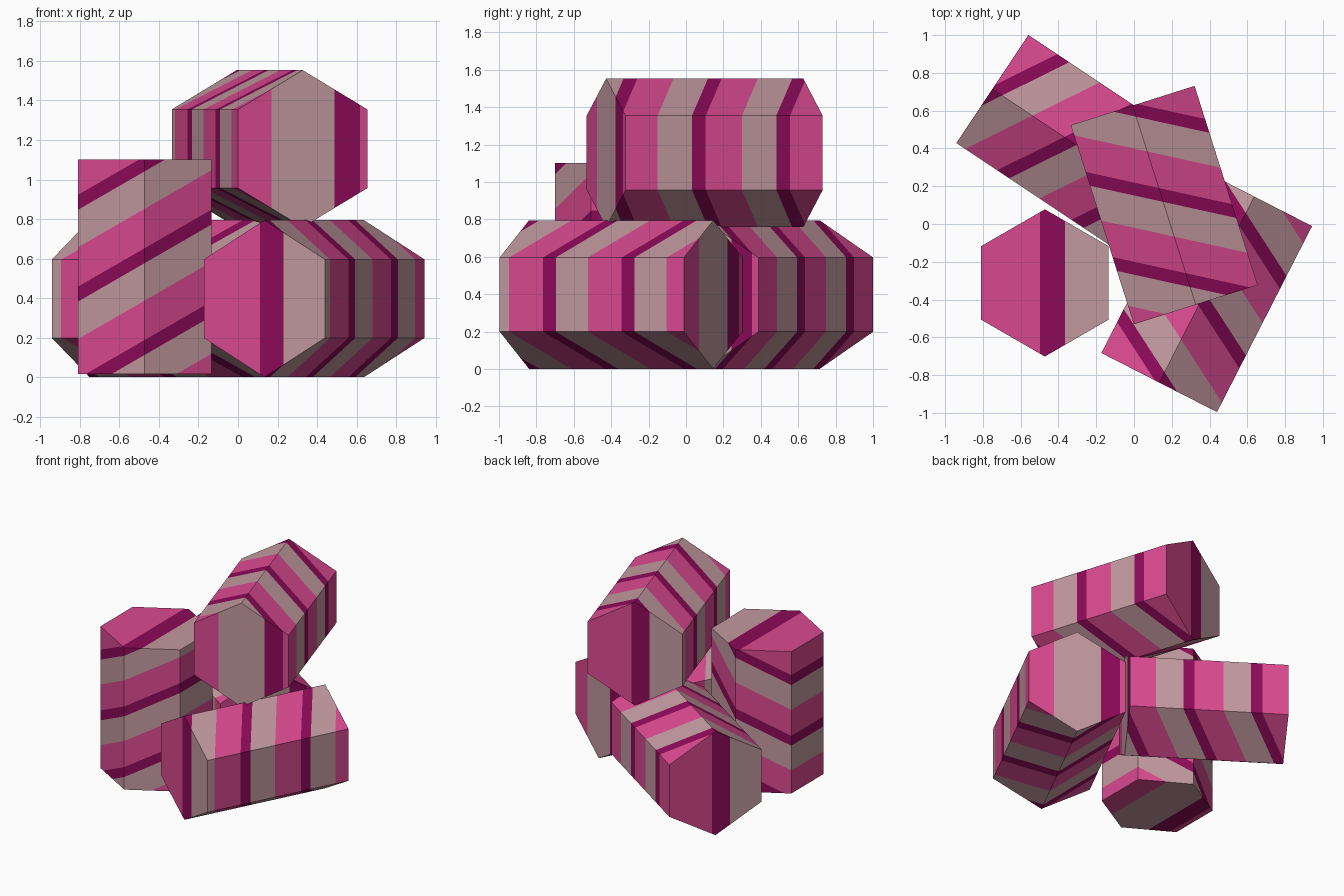
import bpy, bmesh, math
from mathutils import Vector, Matrix

if "Cube" in bpy.data.objects:
    bpy.data.objects.remove(bpy.data.objects["Cube"])

RADIUS, LENGTH = 0.397, 1.106           # hexagonal log size
SLOPE = 0.577                           # stripes lean 30 degrees
PERIOD, DARK_START = 0.473, -0.455      # stripe repeat and phase
DARK, PINK = 0.077, 0.203               # band widths (the rest is taupe)


def material(name, rgb):
    m = bpy.data.materials.new(name)
    m.diffuse_color = (*rgb, 1)
    m.use_nodes = True
    m.node_tree.nodes["Principled BSDF"].inputs["Base Color"].default_value = m.diffuse_color
    return m


MATS = [material("dark_magenta", (0.27, 0.003, 0.10)),
        material("bright_pink", (0.70, 0.068, 0.28)),
        material("dusty_taupe", (0.54, 0.32, 0.35))]


def stripe_index(co):
    """Band colour from the slanted height inside the log."""
    t = (co.z + SLOPE * co.x - DARK_START) % PERIOD
    return 0 if t < DARK else 1 if t < DARK + PINK else 2


def striped_log(name, centre, axis, side, scale=1.0):
    bm = bmesh.new()
    bmesh.ops.create_cone(bm, cap_ends=True, segments=6, radius1=RADIUS,
                          radius2=RADIUS, depth=LENGTH)
    # cut the faces along every stripe border
    for n in range(-2, 4):
        for offset in (0, DARK, DARK + PINK):
            f = DARK_START + n * PERIOD + offset
            bmesh.ops.bisect_plane(
                bm, geom=bm.verts[:] + bm.edges[:] + bm.faces[:], dist=1e-5,
                plane_co=(0, 0, f), plane_no=Vector((SLOPE, 0, 1)).normalized())
    for face in bm.faces:
        face.material_index = stripe_index(face.calc_center_median())
    me = bpy.data.meshes.new(name)
    bm.to_mesh(me)
    bm.free()
    for m in MATS:
        me.materials.append(m)
    ob = bpy.data.objects.new(name, me)
    bpy.context.collection.objects.link(ob)
    d, u = Vector(axis).normalized(), Vector(side).normalized()
    rot = Matrix((u, d.cross(u), d)).transposed().to_4x4()
    ob.matrix_world = Matrix.Translation(centre) @ rot @ Matrix.Scale(scale, 4)


def lying_log(name, centre, dx, dy):
    striped_log(name, centre, (dx, dy, 0), (dy, -dx, 0))


# one standing log, two on the ground, one resting on top
striped_log("standing_log", (-0.472, -0.312, 0.56), (0, 0, 1), (-1, 0, 0), 0.981)
lying_log("front_right_log", (0.385, -0.347, 0.398), -0.455, -0.890)
lying_log("back_left_log", (-0.29, 0.408, 0.398), -0.832, 0.555)
lying_log("top_log", (0.16, 0.10, 1.156), -0.302, 0.953)
